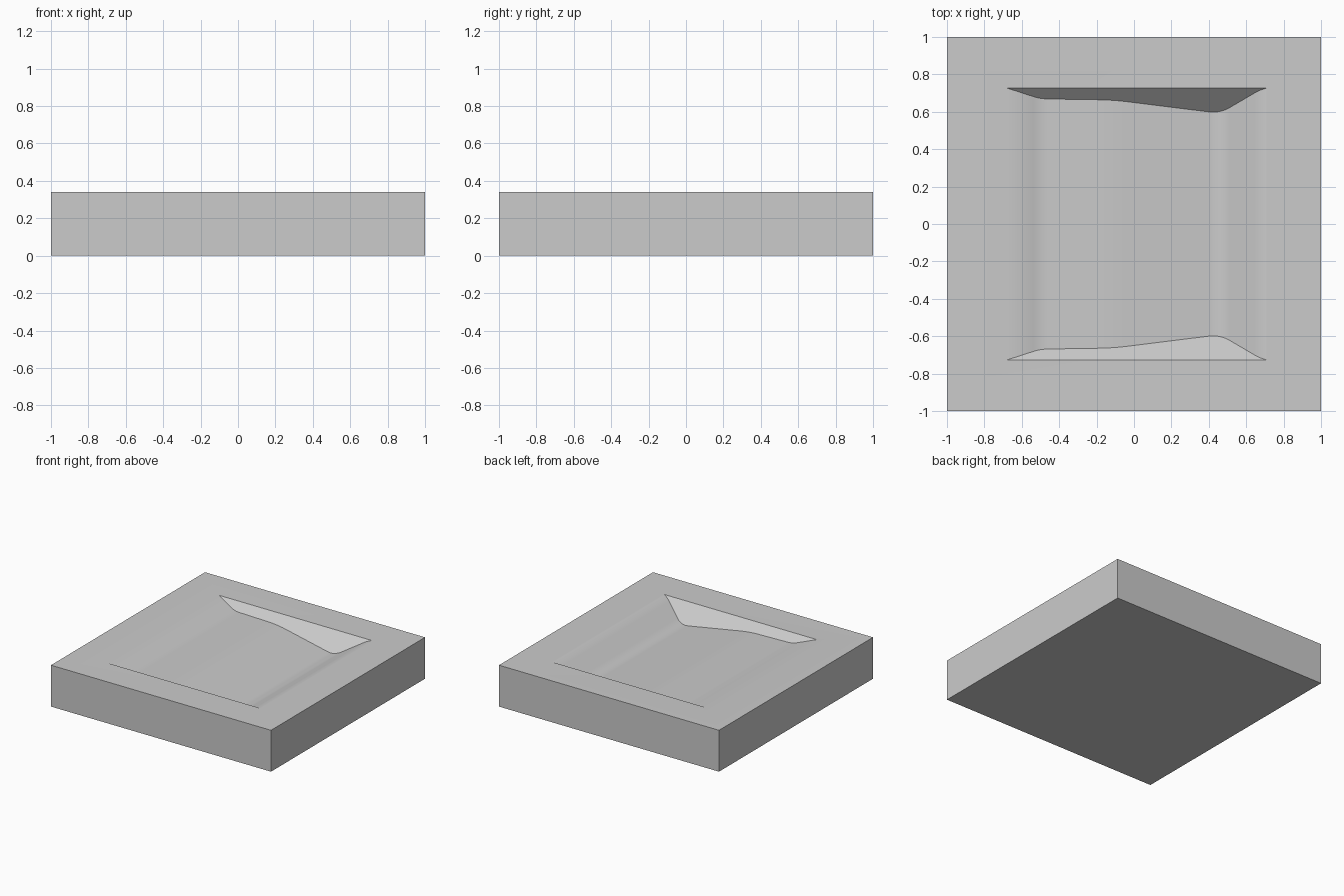
import bpy
import bmesh
from mathutils import Vector

cube = bpy.data.objects.get("Cube")
if cube:
    bpy.data.objects.remove(cube, do_unlink=True)

HEIGHT = 0.34
RIM = 0.727   # half length of the recess opening

# Plain grey material
grey = bpy.data.materials.new("plain grey")
grey.use_nodes = True
colour = (0.6, 0.6, 0.6, 1)
grey.diffuse_color = colour
grey.node_tree.nodes["Principled BSDF"].inputs["Base Color"].default_value = colour

# Recess cross-section as (x, depth, rounding length) corners
corners = [(-0.50, 0.058, 0.04), (-0.11, 0.064, 0.08),
           (0.46, 0.135, 0.06), (0.67, 0.012, 0.03)]
start, end = Vector((-0.68, 0)), Vector((0.71, 0))


def rounded_profile(steps=8):
    """Replace each corner by a short quadratic curve."""
    pts = [start] + [Vector(c[:2]) for c in corners] + [end]
    out = [start]
    for i, corner in enumerate(corners, 1):
        p, r = pts[i], corner[2]
        a = p + (pts[i - 1] - p).normalized() * r
        b = p + (pts[i + 1] - p).normalized() * r
        for s in range(steps + 1):
            t = s / steps
            out.append(a * (1 - t) ** 2 + p * 2 * t * (1 - t) + b * t * t)
    return out + [end]


bm = bmesh.new()

# Recess: end walls lean at 45 degrees, so inset equals depth
profile = rounded_profile()
front, back = [[bm.verts.new((x, side * (RIM - d), HEIGHT - d)) for x, d in profile]
               for side in (-1, 1)]
for i in range(len(profile) - 1):
    bm.faces.new((front[i], front[i + 1], back[i + 1], back[i]))
bm.faces.new(front)
bm.faces.new(back)

# Block: top border around the recess, sides and underside
square = [(-1, -1), (1, -1), (1, 1), (-1, 1)]
top = [bm.verts.new((x, y, HEIGHT)) for x, y in square]
base = [bm.verts.new((x, y, 0)) for x, y in square]
rim = [front[0], front[-1], back[-1], back[0]]
for i in range(4):
    j = (i + 1) % 4
    bm.faces.new((top[i], top[j], rim[j], rim[i]))
    bm.faces.new((base[i], base[j], top[j], top[i]))
bm.faces.new(base)
bmesh.ops.recalc_face_normals(bm, faces=bm.faces)

mesh = bpy.data.meshes.new("recessed_block")
bm.to_mesh(mesh)
bm.free()
mesh.materials.append(grey)
block = bpy.data.objects.new("recessed_block", mesh)
bpy.context.collection.objects.link(block)

# Smooth floor with crisp block and wall edges
bpy.ops.object.select_all(action="DESELECT")
block.select_set(True)
bpy.context.view_layer.objects.active = block
bpy.ops.object.shade_smooth_by_angle(angle=0.6)
weighted = block.modifiers.new("even_shading", "WEIGHTED_NORMAL")
weighted.keep_sharp = True
